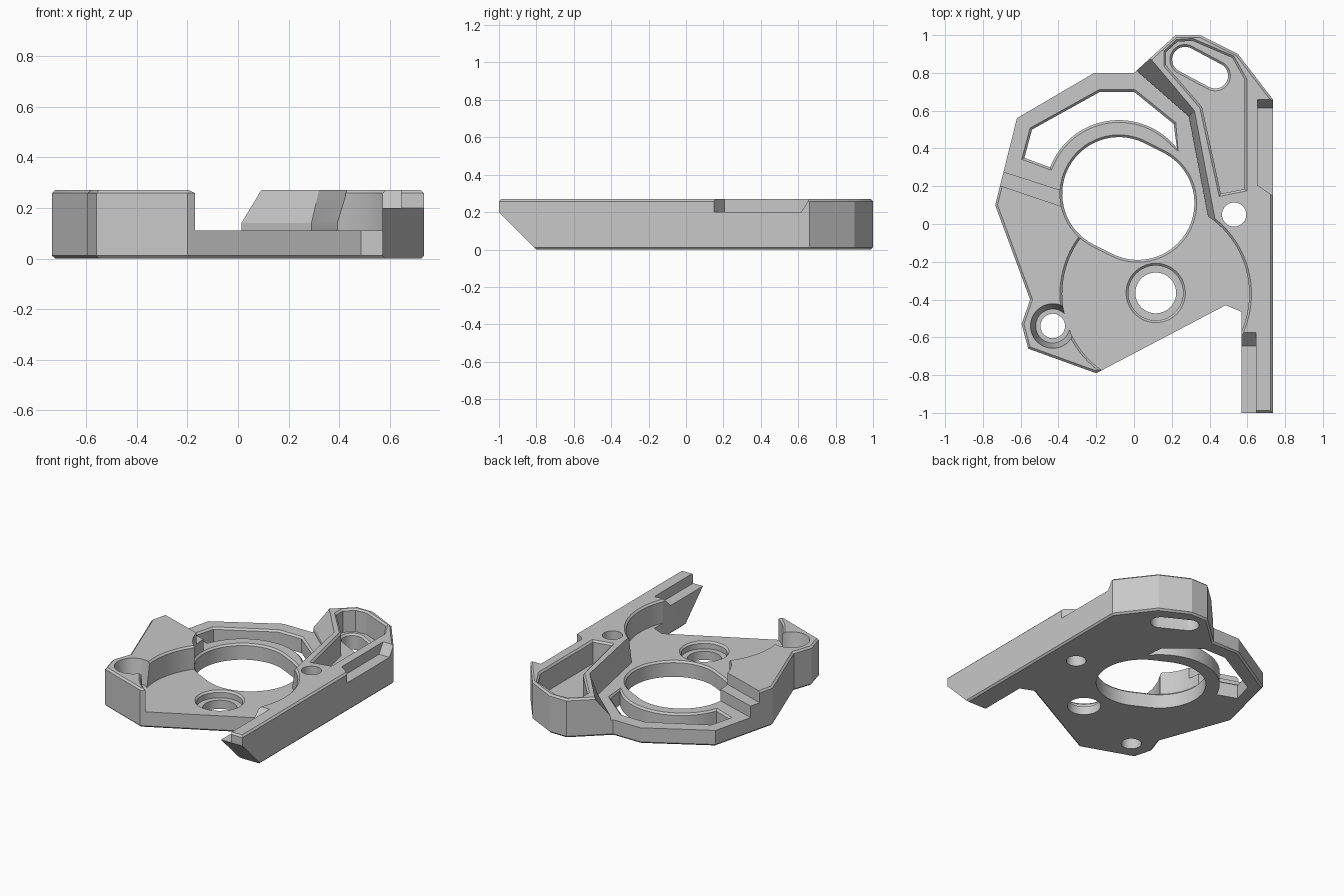
import bpy, bmesh, math
from mathutils import Vector

cube = bpy.data.objects.get("Cube")
if cube:
    bpy.data.objects.remove(cube)

TOP, LOW, C = 0.27, 0.11, 0.012

grey = bpy.data.materials.new("light grey")
grey.use_nodes = True
grey.diffuse_color = (0.58, 0.58, 0.58, 1)
grey.node_tree.nodes["Principled BSDF"].inputs["Base Color"].default_value = (0.58, 0.58, 0.58, 1)


def loft(name, rings):
    """Closed solid through equal-length rings of 3D points."""
    bm = bmesh.new()
    loops = [[bm.verts.new(p) for p in ring] for ring in rings]
    n = len(loops[0])
    bm.faces.new(loops[0])
    bm.faces.new(loops[-1])
    for a, b in zip(loops, loops[1:]):
        for i in range(n):
            j = (i + 1) % n
            bm.faces.new((a[i], a[j], b[j], b[i]))
    bmesh.ops.recalc_face_normals(bm, faces=bm.faces)
    mesh = bpy.data.meshes.new(name)
    bm.to_mesh(mesh)
    bm.free()
    mesh.materials.append(grey)
    obj = bpy.data.objects.new(name, mesh)
    bpy.context.collection.objects.link(obj)
    return obj


def offset(points, d):
    """Mitred outward offset of a counter-clockwise outline."""
    pts = [Vector(p) for p in points]
    result = []
    for i, p in enumerate(pts):
        e1 = (p - pts[i - 1]).normalized()
        e2 = (pts[(i + 1) % len(pts)] - p).normalized()
        n1, n2 = Vector((e1.y, -e1.x)), Vector((e2.y, -e2.x))
        result.append(p + (n1 + n2) * d / max(1 + n1.dot(n2), 0.4))
    return result


def prism(name, points, levels):
    """Vertical solid; each level is (height, outline offset)."""
    return loft(name, [[(p[0], p[1], z) for p in offset(points, d)] for z, d in levels])


def arc(c, r, a, b, n):
    return [(c[0] + r * math.cos(math.radians(a + (b - a) * i / n)),
             c[1] + r * math.sin(math.radians(a + (b - a) * i / n))) for i in range(n + 1)]


def circle(c, r, n=64):
    return arc(c, r, 0, 360, n)[:-1]


def obround(c1, c2, r, n=32):
    a = math.degrees(math.atan2(c2[1] - c1[1], c2[0] - c1[0]))
    return arc(c2, r, a - 90, a + 90, n) + arc(c1, r, a + 90, a + 270, n)


def side_prism(name, yz, x0, x1):
    return loft(name, [[(x, y, z) for y, z in yz] for x in (x0, x1)])


def through(name, points, surface, flare=0.012):
    """Through cutter with a chamfered rim at the given surface height."""
    return prism(name, points, [(-0.1, 0), (surface - flare, 0), (surface, flare), (0.4, flare)])


# Solid plate with chamfered outline
outline = [(-0.2, -0.79), (0.485, -0.43), (0.57, -0.465), (0.57, -1), (0.735, -1),
           (0.735, 0.66), (0.55, 0.9), (0.35, 1), (0.22, 1), (0, 0.8), (-0.21, 0.8),
           (-0.62, 0.56), (-0.735, 0.1), (-0.55, -0.4), (-0.595, -0.53), (-0.56, -0.66)]
plate = prism("mounting_plate", outline, [(0, -C), (C, 0), (TOP - C, 0), (TOP, -C)])

cutters = []

# Round front recess
cutters.append(prism("front_recess", circle((0.115, -0.37), 0.495, 96),
                     [(LOW, 0), (TOP - C, 0), (TOP, C), (0.4, C)]))

# Lowered frame area with a ramped wall beside the slotted block
fixed = [(-0.1, 1.1), (-0.95, 1.1), (-0.95, 0.36), (-0.36, 0.17), (0, 0), (0.3, -0.1)]
foot = [(0.4, 0.0), (0.29, 0.57), (-0.03, 0.85)]
head = [(0.43, 0.02), (0.32, 0.6), (0.05, 0.92)]
cutters.append(loft("frame_recess", [[(x, y, z) for x, y in wall + fixed]
                                     for wall, z in ((foot, LOW), (foot, 0.14), (head, TOP), (head, 0.4))]))

# Ledge beside the left block
cutters.append(prism("left_ledge", [(-0.95, 0.285), (-0.3, 0.065), (-0.3, 0.2), (-0.95, 0.42)],
                     [(0.19, 0), (0.4, 0)]))

# Main opening and frame window
cutters.append(through("main_opening", obround((-0.08, 0.16), (0.02, 0.11), 0.3), LOW))
window = arc((-0.08, 0.16), 0.39, 159, 38, 32) + [
    (0.21, 0.53), (0.0, 0.7), (-0.18, 0.7), (-0.54, 0.5), (-0.58, 0.35)]
cutters.append(through("frame_window", window, LOW))

# Screw holes with their seats
cutters.append(through("centre_hole", circle((0.115, -0.365), 0.108), 0.4))
cutters.append(prism("centre_seat", circle((0.115, -0.365), 0.145),
                     [(0.06, 0), (LOW - C, 0), (LOW, C), (0.4, C)]))
cutters.append(through("left_hole", circle((-0.43, -0.54), 0.065), 0.4))
cutters.append(prism("left_seat", circle((-0.43, -0.54), 0.09), [(LOW, 0), (0.25, 0.025), (0.4, 0.045)]))
cutters.append(through("right_hole", circle((0.53, 0.05), 0.064), 0.4))

# Pocket and adjustment slot in the rear block
pocket = [(0.46, 0.16), (0.585, 0.185), (0.585, 0.765), (0.52, 0.88), (0.31, 0.97),
          (0.23, 0.965), (0.17, 0.91), (0.17, 0.84), (0.36, 0.62)]
cutters.append(prism("rear_pocket", pocket, [(LOW, 0), (TOP - C, 0), (TOP, C), (0.4, C)]))
cutters.append(through("adjustment_slot", obround((0.27, 0.87), (0.43, 0.785), 0.068), LOW))

# Rail: slanted tip, inner step and outer notch
cutters.append(side_prism("rail_tip", [(-1.15, 0.35), (-1.15, -0.15), (-0.65, -0.15)], 0.4, 0.9))
cutters.append(side_prism("rail_step", [(-1.1, 0.2), (-0.645, 0.2), (-0.505, 0.34), (-1.1, 0.34)], 0.5, 0.645))
notch_end = [(0.615, 0.2), (0.705, 0.34)]
cutters.append(loft("rail_notch", [[(x, y, z) for y, z in [(s, 0.34), (s, 0.2)] + notch_end]
                                   for x, s in ((0.655, 0.205), (0.755, 0.135))]))

# Carve the plate
bpy.ops.object.select_all(action="DESELECT")
bpy.context.view_layer.objects.active = plate
plate.select_set(True)
for cutter in cutters:
    cutter.hide_render = True
    mod = plate.modifiers.new(cutter.name, "BOOLEAN")
    mod.operation = "DIFFERENCE"
    mod.solver = "EXACT"
    mod.object = cutter
    bpy.ops.object.modifier_apply(modifier=mod.name)
for cutter in cutters:
    bpy.data.objects.remove(cutter)

bpy.ops.object.shade_smooth_by_angle(angle=math.radians(25))
